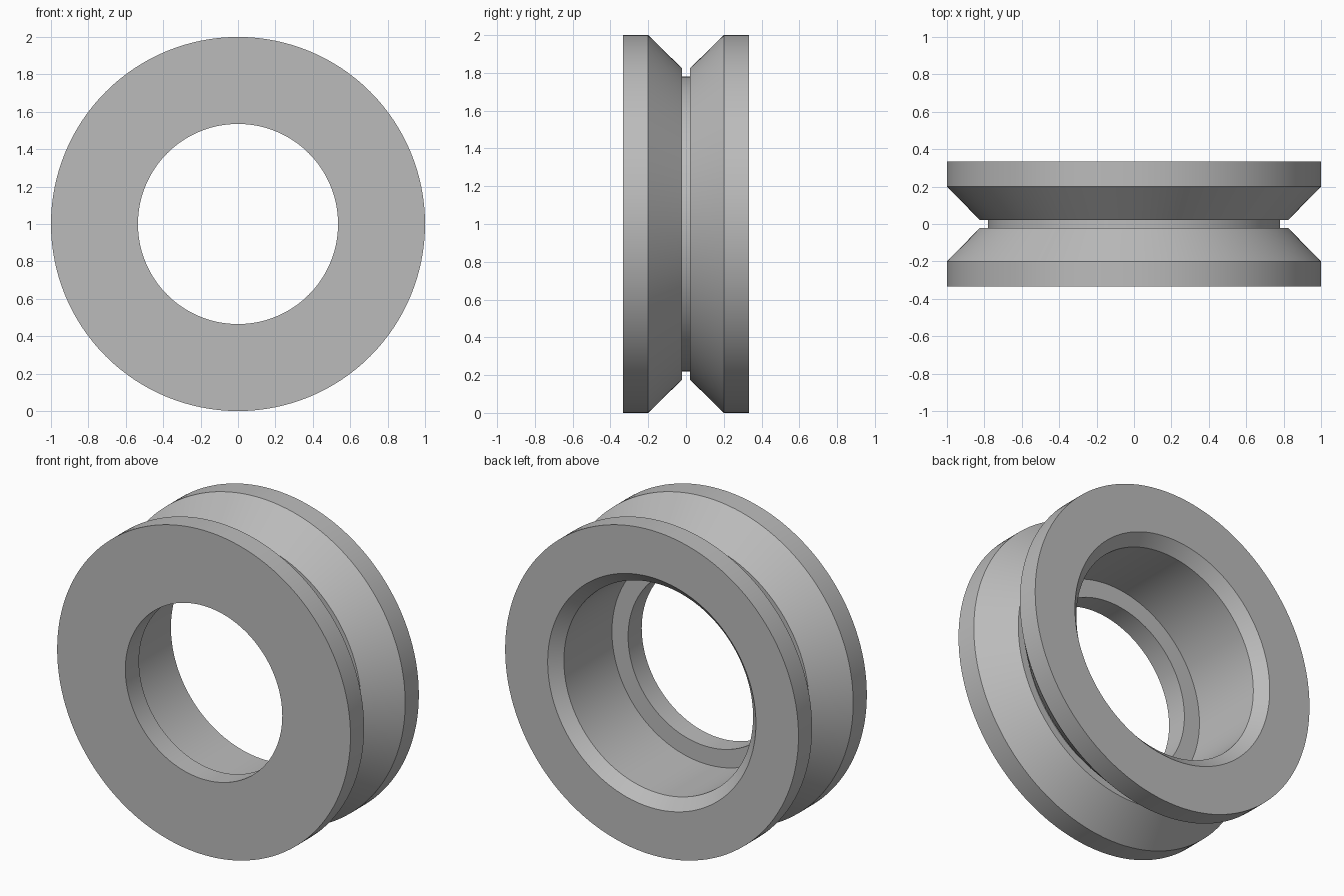
import bpy, bmesh, math
from mathutils import Vector, Matrix

cube = bpy.data.objects.get("Cube")
if cube:
    bpy.data.objects.remove(cube)

SEGMENTS = 128
HALF = 0.333   # half width along the axle

# Plain grey metal
metal = bpy.data.materials.new("grey_metal")
metal.use_nodes = True
grey = (0.5, 0.5, 0.5, 1)
metal.diffuse_color = grey
metal.node_tree.nodes["Principled BSDF"].inputs["Base Color"].default_value = grey

# Closed cross-section as (radius, y): V-groove outside, stepped bore inside
outer_half = [(1.0, HALF), (1.0, 0.2), (0.825, 0.022), (0.78, 0.022)]
outer = [(r, -y) for r, y in outer_half] + outer_half[::-1]
bore = [(0.71, HALF), (0.645, HALF - 0.065), (0.645, -0.2), (0.535, -0.2), (0.535, -HALF)]
profile = outer + bore

# Revolve the section around the y axis
bm = bmesh.new()
verts = [bm.verts.new((r, y, 0)) for r, y in profile]
edges = [bm.edges.new((v, verts[(i + 1) % len(verts)])) for i, v in enumerate(verts)]
bmesh.ops.spin(bm, geom=verts + edges, cent=Vector(), axis=(0, 1, 0),
               angle=math.tau, steps=SEGMENTS, use_duplicate=False)
bmesh.ops.remove_doubles(bm, verts=bm.verts, dist=0.0001)
bmesh.ops.recalc_face_normals(bm, faces=bm.faces)
bmesh.ops.transform(bm, matrix=Matrix.Translation((0, 0, 1)), verts=bm.verts)

mesh = bpy.data.meshes.new("grooved_wheel")
bm.to_mesh(mesh)
bm.free()
mesh.materials.append(metal)
wheel = bpy.data.objects.new("grooved_wheel", mesh)
bpy.context.collection.objects.link(wheel)

# Smooth round surfaces, crisp rims
bpy.ops.object.select_all(action="DESELECT")
wheel.select_set(True)
bpy.context.view_layer.objects.active = wheel
bpy.ops.object.shade_smooth_by_angle(angle=math.radians(30))
